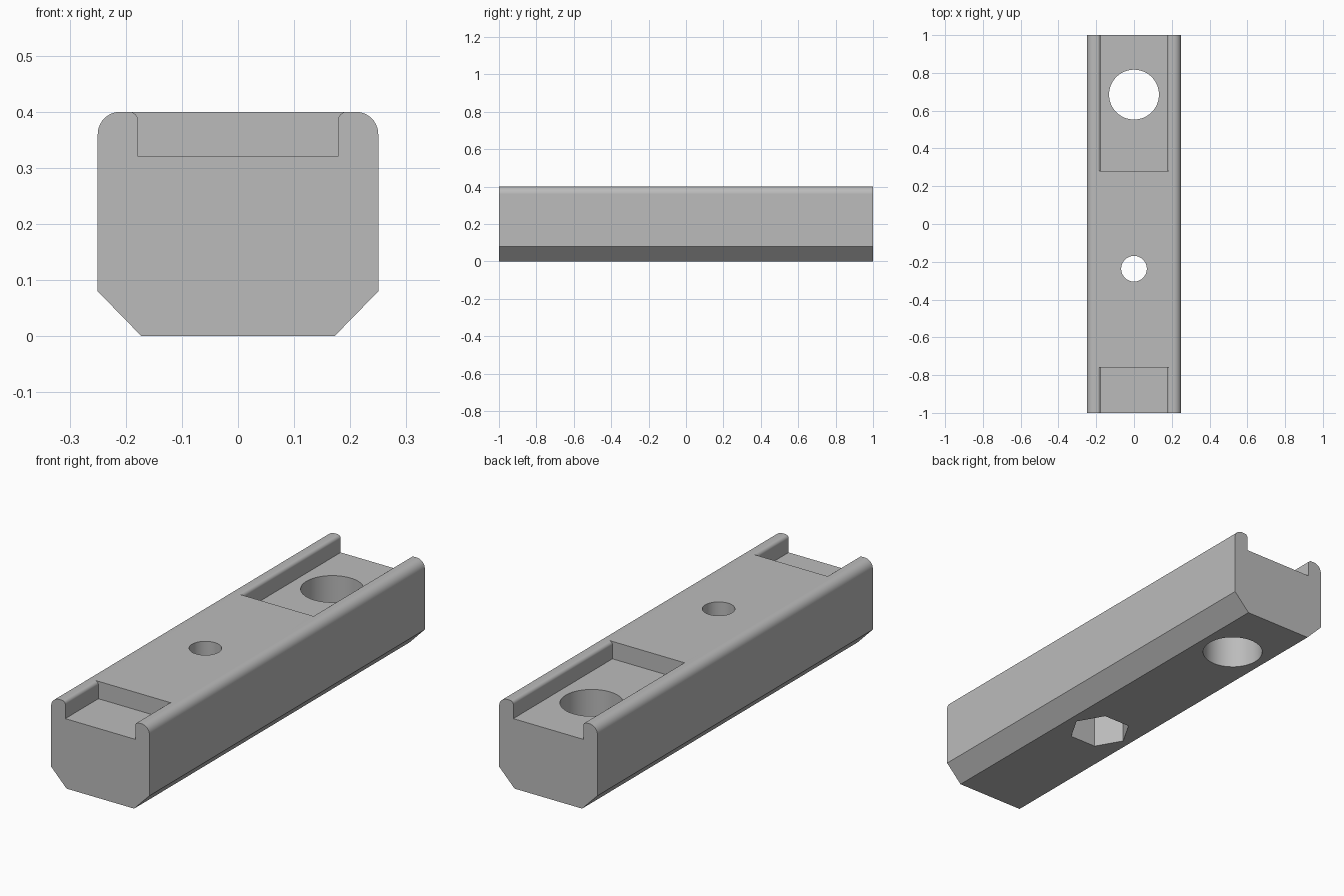
import bpy
import bmesh
from math import cos, sin, pi, radians

if "Cube" in bpy.data.objects:
    bpy.data.objects.remove(bpy.data.objects["Cube"], do_unlink=True)

HALF_W, HEIGHT, CHAMFER, ROUND = 0.25, 0.40, 0.08, 0.04
SLOT_W, SLOT_Z, LIP = 0.178, 0.32, 0.016

grey = bpy.data.materials.new("plain grey")
grey.use_nodes = True
colour = (0.5, 0.5, 0.5, 1)
grey.diffuse_color = colour
grey.node_tree.nodes["Principled BSDF"].inputs["Base Color"].default_value = colour


def arc(cx, cz, r, start, end, steps=10):
    angles = [radians(start + (end - start) * i / steps) for i in range(steps + 1)]
    return [(cx + r * cos(a), cz + r * sin(a)) for a in angles]


def prism(name, half, y0, y1):
    """Mirror a right-hand (x, z) outline and extrude it along y."""
    outline = half + [(-x, z) for x, z in reversed(half)]
    bm = bmesh.new()
    face = bm.faces.new([bm.verts.new((x, y0, z)) for x, z in outline])
    new = bmesh.ops.extrude_face_region(bm, geom=[face])["geom"]
    verts = [v for v in new if isinstance(v, bmesh.types.BMVert)]
    bmesh.ops.translate(bm, verts=verts, vec=(0, y1 - y0, 0))
    bmesh.ops.recalc_face_normals(bm, faces=bm.faces)
    mesh = bpy.data.meshes.new(name)
    bm.to_mesh(mesh)
    bm.free()
    mesh.materials.append(grey)
    obj = bpy.data.objects.new(name, mesh)
    bpy.context.collection.objects.link(obj)
    return obj


def drill(name, y, r, z0, z1, sides):
    """Upright cylinder with a corner pointing along x."""
    bpy.ops.mesh.primitive_cylinder_add(
        vertices=sides, radius=r, depth=z1 - z0,
        location=(0, y, (z0 + z1) / 2), rotation=(0, 0, pi / 2))
    obj = bpy.context.object
    obj.name = name
    obj.data.materials.append(grey)
    return obj


# Bar body: chamfered underneath, rounded along the top edges
body = prism("bar_body",
             [(HALF_W - CHAMFER + 0.002, 0), (HALF_W, CHAMFER)]
             + arc(HALF_W - ROUND, HEIGHT - ROUND, ROUND, 0, 90), -1, 1)

# End recesses, whose side walls flare into rounded lips
slot = ([(SLOT_W, SLOT_Z)]
        + arc(SLOT_W + LIP, HEIGHT - LIP, LIP, 180, 90, 6)
        + [(SLOT_W + LIP, HEIGHT + 0.1)])
cutters = [
    prism("front_recess_cutter", slot, -1.1, -0.76),
    prism("back_recess_cutter", slot, 0.28, 1.1),
    # Wide through hole, bolt hole and hexagonal nut pocket
    drill("wide_hole_cutter", 0.685, 0.132, -0.1, 0.5, 64),
    drill("bolt_hole_cutter", -0.237, 0.068, -0.1, 0.5, 48),
    drill("nut_pocket_cutter", -0.237, 0.136, -0.1, 0.2, 6),
]

bpy.ops.object.select_all(action="DESELECT")
body.select_set(True)
bpy.context.view_layer.objects.active = body
for cutter in cutters:
    mod = body.modifiers.new(cutter.name, "BOOLEAN")
    mod.operation, mod.solver, mod.object = "DIFFERENCE", "EXACT", cutter
    bpy.ops.object.modifier_apply(modifier=mod.name)
    bpy.data.objects.remove(cutter, do_unlink=True)

# Smooth curves with flat broad faces
bpy.ops.object.shade_smooth_by_angle(angle=radians(30))
weighted = body.modifiers.new("flat_faces", "WEIGHTED_NORMAL")
weighted.keep_sharp = True
